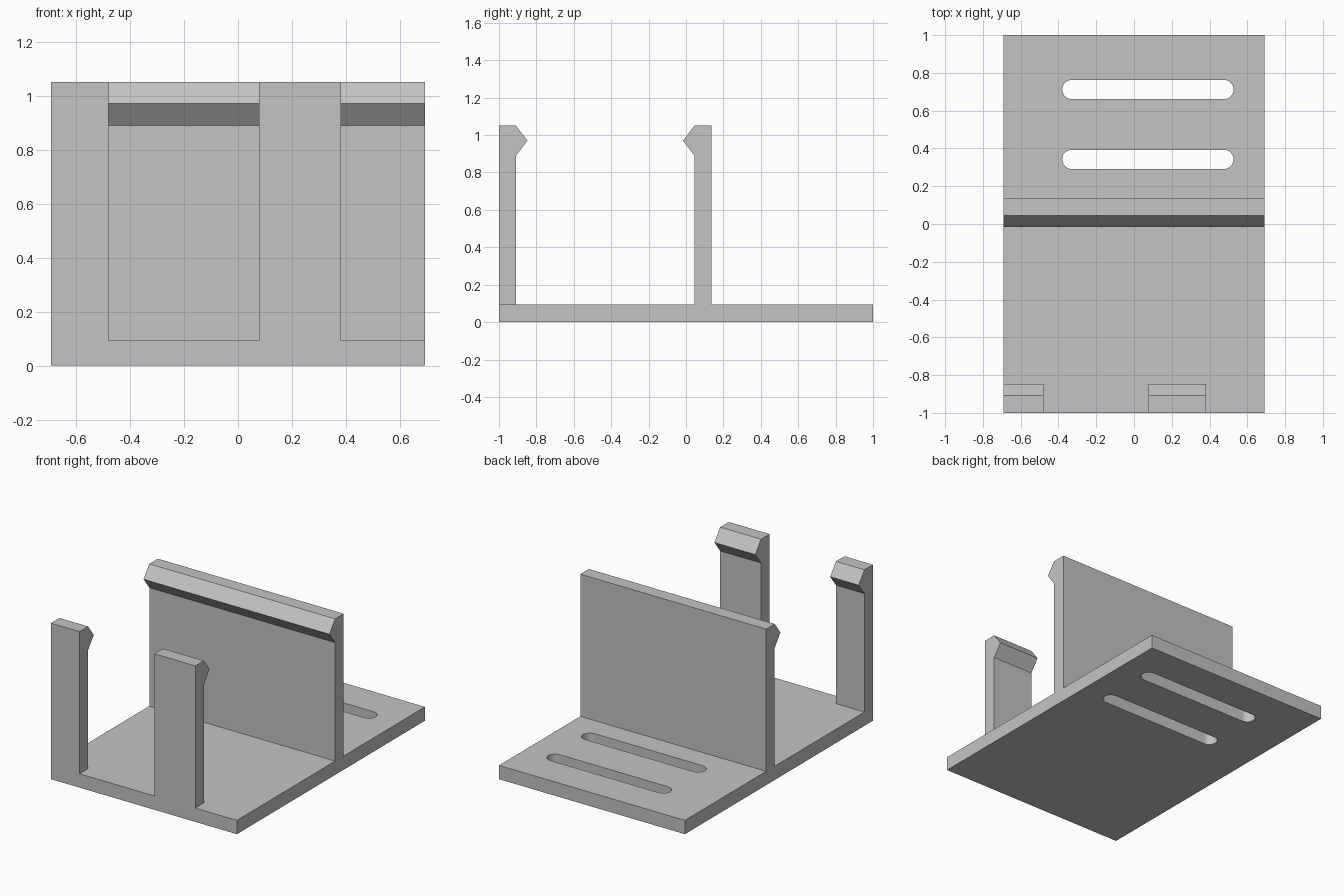
import bpy, bmesh, math
from mathutils import Vector

cube = bpy.data.objects.get("Cube")
if cube:
    bpy.data.objects.remove(cube, do_unlink=True)

HALF_W, BASE_T, TOP = 0.692, 0.093, 1.05
POST_T, HOOK, HOOK_Z, HOOK_LOW = 0.091, 0.061, 0.97, 0.89

grey = bpy.data.materials.new("plain grey")
grey.use_nodes = True
colour = (0.55, 0.55, 0.55, 1)
grey.diffuse_color = colour
grey.node_tree.nodes["Principled BSDF"].inputs["Base Color"].default_value = colour


def prism(name, points, direction):
    """Extrude a closed loop of 3D points along a direction."""
    bm = bmesh.new()
    face = bm.faces.new([bm.verts.new(p) for p in points])
    side = bmesh.ops.extrude_face_region(bm, geom=[face])["geom"]
    moved = [v for v in side if isinstance(v, bmesh.types.BMVert)]
    bmesh.ops.translate(bm, verts=moved, vec=Vector(direction))
    bmesh.ops.recalc_face_normals(bm, faces=bm.faces)
    mesh = bpy.data.meshes.new(name)
    bm.to_mesh(mesh)
    bm.free()
    mesh.materials.append(grey)
    obj = bpy.data.objects.new(name, mesh)
    bpy.context.collection.objects.link(obj)
    return obj


def side_prism(name, profile, x0, x1):
    return prism(name, [(x0, y, z) for y, z in profile], (x1 - x0, 0, 0))


def hooked_post(y_outer, inward, z_foot):
    """Side outline of an upright with a snap hook on its inner face."""
    y_inner = y_outer + inward * POST_T
    return [(y_outer, z_foot), (y_outer, TOP), (y_inner, TOP),
            (y_inner + inward * HOOK, HOOK_Z), (y_inner, HOOK_LOW), (y_inner, z_foot)]


def slot(name, x0, x1, y, r, steps=16):
    """Round-ended bar used to cut a slot through the base."""
    loop = []
    for cx, start in ((x1 - r, -math.pi / 2), (x0 + r, math.pi / 2)):
        for i in range(steps + 1):
            a = start + math.pi * i / steps
            loop.append((cx + r * math.cos(a), y + r * math.sin(a), -0.1))
    return prism(name, loop, (0, 0, 0.3))


def combine(target, tool, operation):
    mod = target.modifiers.new(tool.name, 'BOOLEAN')
    mod.operation, mod.solver, mod.object = operation, 'EXACT', tool
    bpy.context.view_layer.objects.active = target
    bpy.ops.object.modifier_apply(modifier=mod.name)
    bpy.data.objects.remove(tool, do_unlink=True)


# Base plate and full-width hooked back wall in one outline
outline = [(-1, 0), (1, 0), (1, BASE_T)] + hooked_post(0.136, -1, BASE_T) + [(-1, BASE_T)]
bracket = side_prism("bracket_body", outline, -HALF_W, HALF_W)

# Two hooked clips along the front edge
for x0, x1 in ((-HALF_W, -0.48), (0.078, 0.382)):
    combine(bracket, side_prism("front_clip", hooked_post(-1, 1, BASE_T / 2), x0, x1), 'UNION')

# Two mounting slots behind the wall
for y in (0.342, 0.712):
    combine(bracket, slot("mounting_slot", -0.38, 0.527, y, 0.051), 'DIFFERENCE')

bpy.ops.object.select_all(action='DESELECT')
bracket.select_set(True)
bpy.context.view_layer.objects.active = bracket
bpy.ops.object.shade_smooth_by_angle(angle=math.radians(25))
